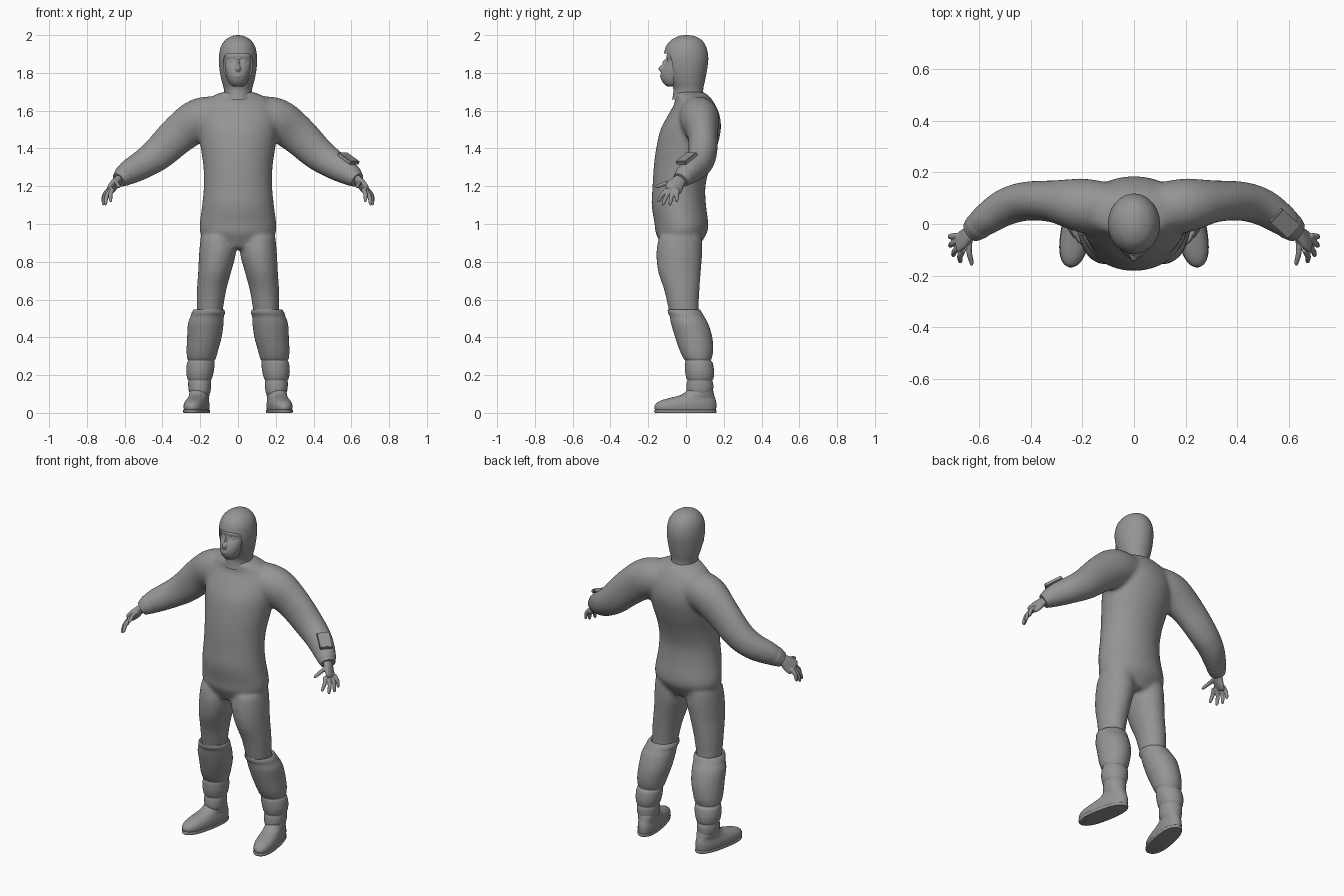
import bpy, bmesh, math
from mathutils import Vector, Matrix

grey = bpy.data.materials.new("suit_grey")
grey.diffuse_color = (0.3, 0.3, 0.3, 1)


def spline(rings, steps):
    """Catmull-Rom resampling of ring tuples (x, y, z, half_width, half_depth)."""
    out = []
    for i in range(len(rings) - 1):
        p = [rings[max(i - 1, 0)], rings[i], rings[i + 1], rings[min(i + 2, len(rings) - 1)]]
        for k in range(steps):
            t = k / steps
            out.append([0.5 * (2 * b + (c - a) * t + (2 * a - 5 * b + 4 * c - d) * t * t
                               + (3 * b - a - 3 * c + d) * t ** 3) for a, b, c, d in zip(*p)])
    return out + [list(rings[-1])]


def loft(bm, rings, n=32, steps=4, ref=None):
    """Skin elliptical rings; level rings unless ref gives the wide axis of a bent tube."""
    pts = spline(rings, steps)
    loops = []
    for i, (x, y, z, a, b) in enumerate(pts):
        u, v = Vector((1, 0, 0)), Vector((0, 1, 0))
        if ref:
            t = Vector(pts[min(i + 1, len(pts) - 1)][:3]) - Vector(pts[max(i - 1, 0)][:3])
            t.normalize()
            u = Vector(ref)
            u = (u - t * u.dot(t)).normalized()
            v = t.cross(u)
        loops.append([bm.verts.new(Vector((x, y, z)) + u * max(a, 0.0008) * math.cos(2 * math.pi * k / n)
                                   + v * max(b, 0.0008) * math.sin(2 * math.pi * k / n)) for k in range(n)])
    for p, q in zip(loops, loops[1:]):
        for k in range(n):
            bm.faces.new((p[k], p[(k + 1) % n], q[(k + 1) % n], q[k]))
    bm.faces.new(loops[0])
    bm.faces.new(loops[-1])


def bake(obj, angle=40):
    """Apply the modifiers and shade smooth with sharp creases kept."""
    me = bpy.data.meshes.new_from_object(obj.evaluated_get(bpy.context.evaluated_depsgraph_get()))
    obj.modifiers.clear()
    obj.data = me
    me.materials.clear()
    me.materials.append(grey)
    me.shade_smooth()
    me.set_sharp_from_angle(angle=math.radians(angle))


def finish(bm, name, voxel=0, smooth=0, angle=40):
    bmesh.ops.recalc_face_normals(bm, faces=bm.faces)
    me = bpy.data.meshes.new(name)
    bm.to_mesh(me)
    bm.free()
    obj = bpy.data.objects.new(name, me)
    bpy.context.collection.objects.link(obj)
    if voxel:
        m = obj.modifiers.new("fuse", 'REMESH')
        m.mode, m.voxel_size = 'VOXEL', voxel
        m = obj.modifiers.new("soften", 'SMOOTH')
        m.factor, m.iterations = 0.5, smooth
    bake(obj, angle)
    return obj


def mirrored(obj, name):
    dup = obj.copy()
    dup.data = obj.data.copy()
    dup.name = name
    dup.data.transform(Matrix.Scale(-1, 4, (1, 0, 0)))
    dup.data.flip_normals()
    bpy.context.collection.objects.link(dup)


# one-piece suit: torso, thighs and sleeves fused together
bm = bmesh.new()
loft(bm, [(0, -.03, .87, .15, .09), (0, -.025, .95, .198, .135), (0, -.024, 1.0, .203, .142),
          (0, -.038, 1.1, .19, .144), (0, -.037, 1.2, .181, .14), (0, -.022, 1.3, .183, .149),
          (0, .002, 1.4, .197, .16), (0, .025, 1.5, .21, .16), (0, .042, 1.58, .21, .135),
          (0, .045, 1.64, .19, .105), (0, .03, 1.68, .13, .09), (0, .015, 1.7, .075, .075)], 48)
for s in (1, -1):
    loft(bm, [(s * .108, -.03, .93, .09, .115), (s * .108, -.035, .85, .098, .122),
              (s * .123, -.035, .75, .088, .114), (s * .14, -.022, .65, .078, .094),
              (s * .149, -.013, .55, .07, .08), (s * .155, .0, .48, .065, .075)])
    loft(bm, [(s * .08, .055, 1.575, .1, .1), (s * .2, .072, 1.555, .105, .113),
              (s * .31, .088, 1.478, .082, .104), (s * .42, .088, 1.375, .076, .09),
              (s * .50, .065, 1.318, .072, .078), (s * .57, .02, 1.278, .062, .068),
              (s * .61, -.012, 1.25, .052, .055)], ref=(0, 1, 0))
finish(bm, "suit", voxel=.011, smooth=10, angle=60)

# sleeve cuffs
bm = bmesh.new()
loft(bm, [(.585, .008, 1.268, .054, .058), (.605, -.008, 1.254, .054, .056),
          (.622, -.022, 1.24, .048, .046), (.632, -.03, 1.232, .043, .04)], ref=(0, 1, 0))
mirrored(finish(bm, "left_cuff"), "right_cuff")

# hands: palm, four fingers and thumb
bm = bmesh.new()
across = (.3, -.9, .15)
loft(bm, [(.61, -.012, 1.25, .032, .024), (.64, -.038, 1.225, .036, .022), (.662, -.058, 1.2, .046, .02),
          (.68, -.072, 1.18, .044, .016), (.686, -.076, 1.174, .03, .008)], 24, ref=across)
fingers = [((.662, -.098, 1.185), (.676, -.15, 1.118)), ((.674, -.085, 1.18), (.705, -.124, 1.1)),
           ((.682, -.066, 1.178), (.717, -.086, 1.1)), ((.684, -.046, 1.182), (.719, -.05, 1.117))]
for a, b in fingers + [((.638, -.05, 1.222), (.63, -.162, 1.196))]:
    a, b = Vector(a), Vector(b)
    mid = a.lerp(b, .5) + Vector((.006, 0, .006))
    path = [(a, .0125), (mid, .0115), (a.lerp(b, .88), .009), (b, .004)]
    loft(bm, [(*p, r, r) for p, r in path], 12, 4, ref=(1, .2, .3))
mirrored(finish(bm, "left_hand", voxel=.0035, smooth=3, angle=70), "right_hand")

# wrist panel on the left sleeve
d = Vector((.65, -.6, -.47)).normalized()
n = (Vector((0, 0, 1)) - d * d.z).normalized()
w = n.cross(d)
frame = Matrix((d, w, n)).transposed().to_4x4()
bm = bmesh.new()
bmesh.ops.create_cube(bm, size=1, matrix=Matrix.Translation((.585, .003, 1.347)) @ frame
                      @ Matrix.Diagonal((.105, .07, .02, 1)))
bmesh.ops.bevel(bm, geom=bm.edges[:], offset=.003, segments=2, affect='EDGES')
finish(bm, "wrist_panel", angle=30)

# hood with a face opening cut into it
bm = bmesh.new()
loft(bm, [(0, .012, 1.66, .08, .085), (0, .012, 1.69, .073, .08), (0, .012, 1.72, .076, .08),
          (0, .008, 1.76, .087, .093), (0, .002, 1.82, .098, .11), (0, 0, 1.88, .101, .118),
          (0, 0, 1.935, .092, .108), (0, .002, 1.972, .069, .083), (0, .003, 1.991, .041, .051),
          (0, .003, 1.998, .02, .025), (0, .003, 2.0, 0, 0)], 48)
hood = finish(bm, "hood")
half = [(.02, 1.903), (.055, 1.901), (.07, 1.892), (.077, 1.87), (.077, 1.84), (.07, 1.78),
        (.056, 1.742), (.03, 1.724)]
outline = half + [(-x, z) for x, z in reversed(half)]
bm = bmesh.new()
face = bm.faces.new([bm.verts.new((x, -.25, z)) for x, z in outline])
ext = bmesh.ops.extrude_face_region(bm, geom=[face])
bmesh.ops.translate(bm, vec=(0, .185, 0), verts=[v for v in ext["geom"] if isinstance(v, bmesh.types.BMVert)])
cutter = finish(bm, "face_cutter")
cutter.hide_render = True
m = hood.modifiers.new("opening", 'BOOLEAN')
m.operation, m.object, m.solver = 'DIFFERENCE', cutter, 'EXACT'
bake(hood, 35)
bpy.data.objects.remove(cutter)

# face: jaw, cheeks, brow, nose and eyes fused
bm = bmesh.new()
loft(bm, [(0, -.075, 1.728, .025, .025), (0, -.068, 1.745, .045, .052), (0, -.06, 1.775, .058, .074),
          (0, -.055, 1.81, .066, .076), (0, -.05, 1.84, .07, .066), (0, -.05, 1.865, .072, .05),
          (0, -.05, 1.89, .072, .055), (0, -.045, 1.91, .065, .045)], 40)
for x, y, z, sx, sy, sz in [(0, -.122, 1.822, .015, .024, .02), (0, -.108, 1.845, .009, .018, .03),
                            (.03, -.085, 1.862, .015, .016, .012), (-.03, -.085, 1.862, .015, .016, .012),
                            (0, -.12, 1.782, .025, .018, .012)]:
    bmesh.ops.create_uvsphere(bm, u_segments=20, v_segments=12, radius=1,
                              matrix=Matrix.Translation((x, y, z)) @ Matrix.Diagonal((sx, sy, sz, 1)))
finish(bm, "face", voxel=.004, smooth=4, angle=70)

# padded gaiters with three bulges
bm = bmesh.new()
loft(bm, [(.153, -.012, .535, .066, .074), (.154, -.012, .548, .078, .084), (.157, -.005, .53, .088, .09),
          (.163, .005, .51, .088, .091), (.171, .02, .47, .094, .098), (.178, .041, .40, .091, .098),
          (.189, .055, .33, .083, .088), (.193, .061, .29, .076, .075), (.194, .064, .277, .069, .068),
          (.197, .068, .262, .073, .074), (.201, .072, .22, .073, .077), (.203, .074, .185, .066, .072),
          (.203, .074, .172, .06, .066), (.203, .074, .155, .061, .07), (.203, .073, .125, .059, .071),
          (.202, .072, .105, .054, .067), (.202, .072, .095, .048, .06)], 40, 4)
mirrored(finish(bm, "left_gaiter", angle=60), "right_gaiter")

# boots and soles, toes turned out: rows of (height, toe y, heel y, half width)
toe_out = Matrix.Translation((.205, .07, 0)) @ Matrix.Rotation(math.radians(11), 4, 'Z') @ Matrix.Translation((0, -.07, 0))
for part, rows in [("boot", [(.012, -.166, .16, .055), (.03, -.172, .162, .058), (.05, -.163, .162, .057),
                             (.066, -.135, .16, .053), (.08, -.085, .155, .05), (.094, -.03, .15, .05),
                             (.115, .0, .145, .05), (.13, .01, .14, .046)]),
                   ("sole", [(0, -.168, .161, .058), (.004, -.172, .163, .06), (.014, -.172, .163, .06),
                             (.017, -.168, .161, .058)])]:
    bm = bmesh.new()
    loft(bm, [(0, (a + b) / 2, z, w, (b - a) / 2) for z, a, b, w in rows], 40, 3)
    for v in bm.verts:  # fuller toe and heel than a plain ellipse
        v.co.x *= 1 + .25 * min(1, abs(v.co.y) / .17) ** 2
    bm.transform(toe_out)
    mirrored(finish(bm, "left_" + part, angle=45), "right_" + part)
